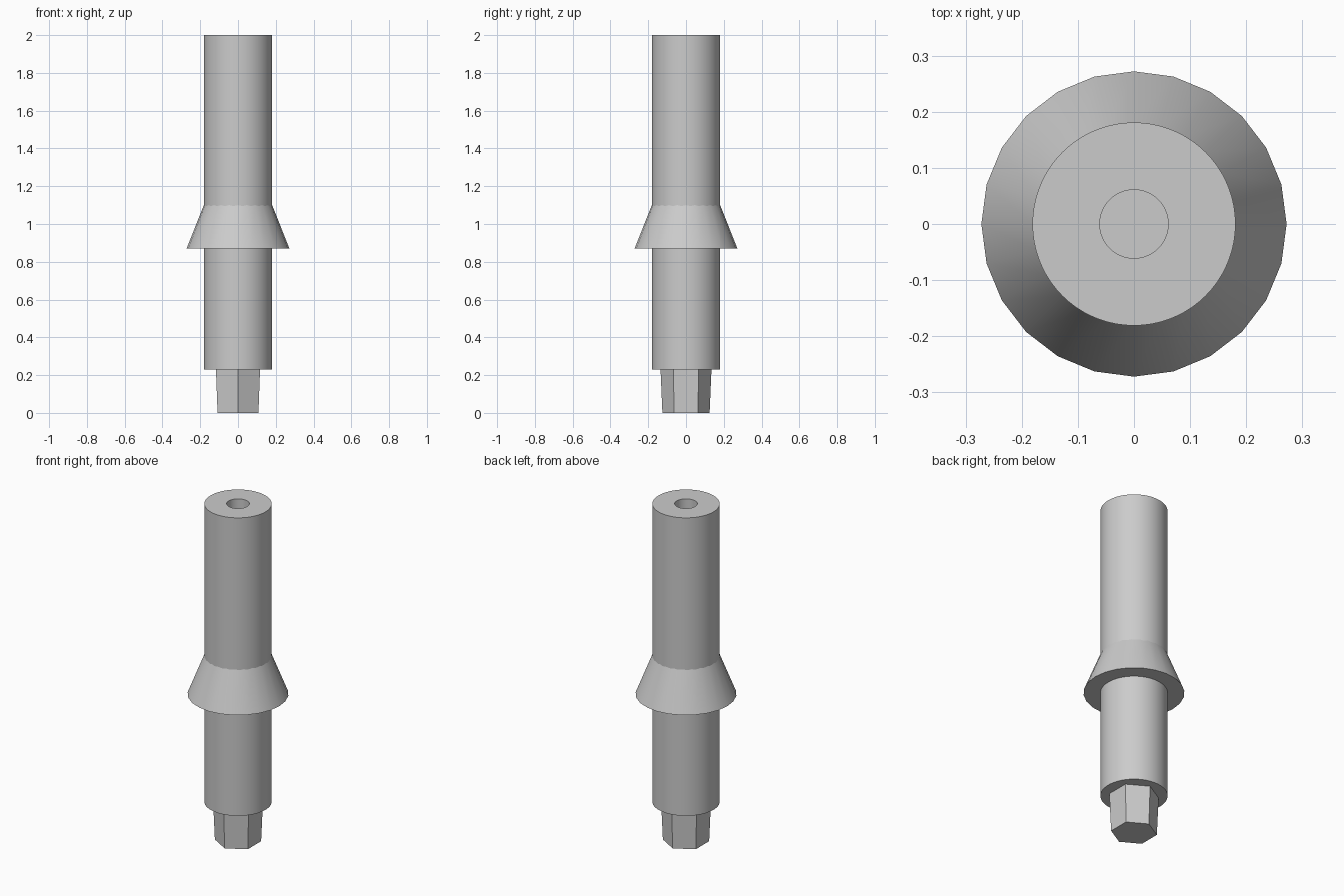
import bpy
import bmesh
from math import cos, sin, pi, radians

cube = bpy.data.objects.get("Cube")
if cube:
    bpy.data.objects.remove(cube, do_unlink=True)

# Single bare metal colour
metal = bpy.data.materials.new("grey_metal")
metal.use_nodes = True
colour = (0.6, 0.6, 0.6, 1)
metal.diffuse_color = colour
metal.node_tree.nodes["Principled BSDF"].inputs["Base Color"].default_value = colour


def lathe(name, profile, sides, start=0.0, closed=False, smooth=True):
    """Turn a (radius, height) profile about z; open ends are capped."""
    bm = bmesh.new()
    rings = []
    for r, z in profile:
        angles = [start + 2 * pi * i / sides for i in range(sides)]
        rings.append([bm.verts.new((r * cos(a), r * sin(a), z)) for a in angles])
    pairs = list(zip(rings, rings[1:]))
    if closed:
        pairs.append((rings[-1], rings[0]))
    else:
        bm.faces.new(rings[0])
        bm.faces.new(rings[-1])
    for low, high in pairs:
        for i in range(sides):
            j = (i + 1) % sides
            bm.faces.new((low[i], low[j], high[j], high[i]))
    bmesh.ops.recalc_face_normals(bm, faces=bm.faces)
    mesh = bpy.data.meshes.new(name)
    bm.to_mesh(mesh)
    bm.free()
    mesh.materials.append(metal)
    obj = bpy.data.objects.new(name, mesh)
    bpy.context.collection.objects.link(obj)
    if smooth:
        bpy.ops.object.select_all(action="DESELECT")
        obj.select_set(True)
        bpy.context.view_layer.objects.active = obj
        bpy.ops.object.shade_smooth_by_angle(angle=radians(35))
    return obj


# Main shaft with a blind bore in its top
lathe("shaft", [(0.181, 0.23), (0.181, 2.0), (0.061, 2.0), (0.061, 1.3)], 72)

# Flared collar with a flat underside
lathe("collar", [(0.17, 0.87), (0.272, 0.87), (0.181, 1.10), (0.17, 1.10)],
      24, closed=True)

# Tapered hexagonal drive, corners at front and back
lathe("hex_drive", [(0.125, 0.0), (0.135, 0.235)], 6, start=pi / 2, smooth=False)
